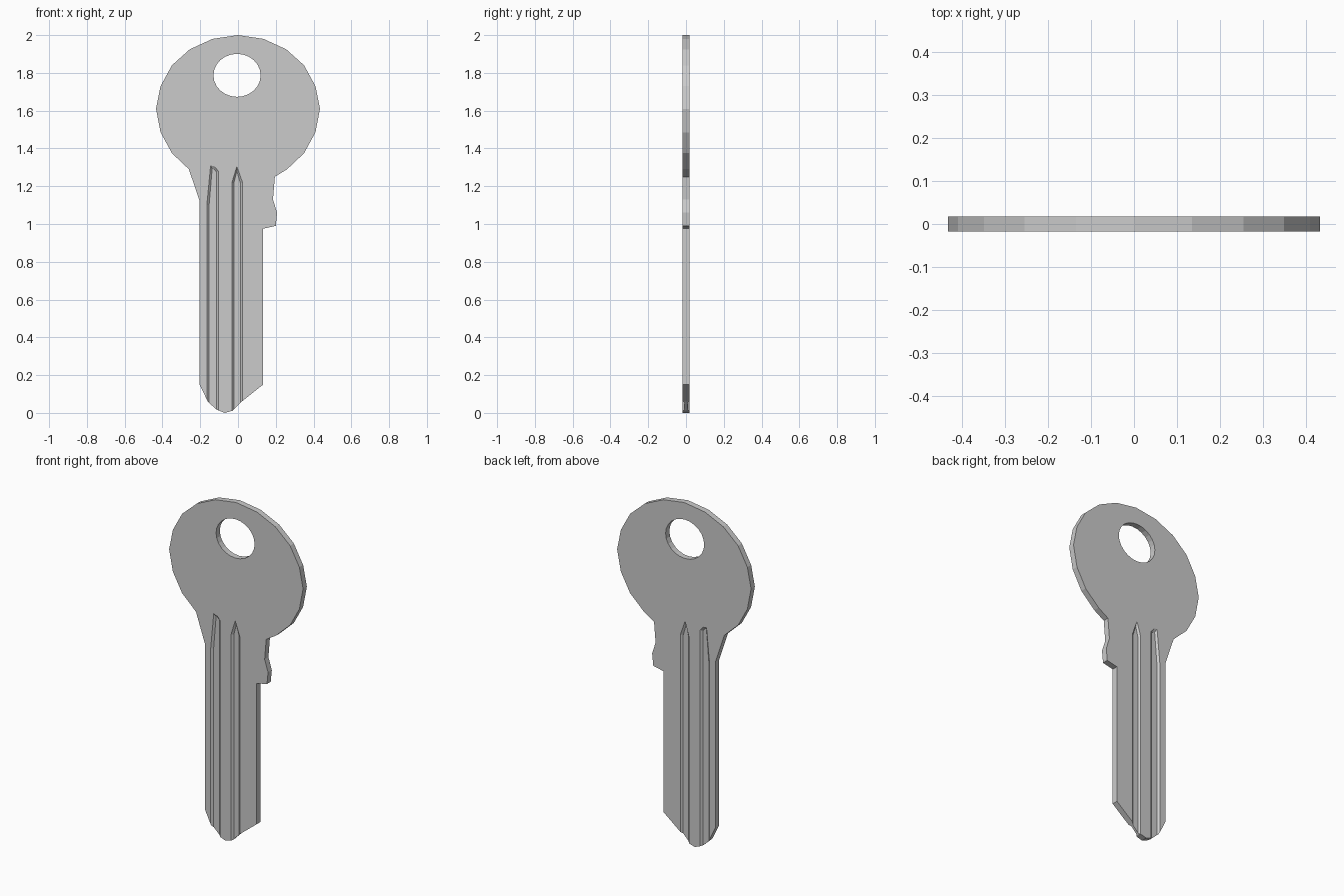
import bpy, bmesh, math

if "Cube" in bpy.data.objects:
    bpy.data.objects.remove(bpy.data.objects["Cube"])

T = 0.0175      # half thickness of the blank
DEPTH = 0.0105  # groove depth


def loft(name, rings):
    """Closed solid through rings of (x, z) outlines given as (y, outline)."""
    bm = bmesh.new()
    loops = [[bm.verts.new((x, y, z)) for x, z in pts] for y, pts in rings]
    bm.faces.new(loops[0])
    bm.faces.new(loops[-1][::-1])
    n = len(loops[0])
    for a, b in zip(loops, loops[1:]):
        for i in range(n):
            j = (i + 1) % n
            bm.faces.new((a[i], b[i], b[j], a[j]))
    bmesh.ops.recalc_face_normals(bm, faces=bm.faces)
    mesh = bpy.data.meshes.new(name)
    bm.to_mesh(mesh)
    bm.free()
    ob = bpy.data.objects.new(name, mesh)
    bpy.context.collection.objects.link(ob)
    return ob


def cut(target, cutter):
    cutter.hide_render = True
    mod = target.modifiers.new("cut", 'BOOLEAN')
    mod.operation = 'DIFFERENCE'
    mod.solver = 'EXACT'
    mod.object = cutter
    bpy.context.view_layer.objects.active = target
    bpy.ops.object.modifier_apply(modifier=mod.name)
    bpy.data.objects.remove(cutter)


# Key blank: round faceted bow, shoulder and blade
bow = [(0.26, 1.29), (0.35, 1.375), (0.41, 1.485), (0.434, 1.61),
       (0.41, 1.73), (0.35, 1.84), (0.255, 1.925), (0.135, 1.98)]
blade = [(-0.203, 1.12), (-0.203, 0.15), (-0.16, 0.06), (-0.115, 0.018),
         (-0.07, 0.0), (-0.028, 0.012), (0.02, 0.06), (0.133, 0.15),
         (0.133, 0.975), (0.2, 0.99), (0.207, 1.06), (0.185, 1.13),
         (0.195, 1.25)]
outline = bow + [(0, 2.0)] + [(-x, z) for x, z in reversed(bow)] + blade
key = loft("key_blank", [(-T, outline), (T, outline)])

# Hanging hole
hole = [(-0.005 + 0.125 * math.cos(math.tau * i / 24),
         1.787 + 0.114 * math.sin(math.tau * i / 24)) for i in range(24)]
cut(key, loft("hole_cutter", [(-0.1, hole), (0.1, hole)]))

# Two sloped-wall grooves on each face, as (outer outline, floor outline)
grooves = [
    ([(-0.165, -0.1), (-0.165, 1.10), (-0.145, 1.31), (-0.125, 1.305),
      (-0.104, 1.28), (-0.104, -0.1)],
     [(-0.153, -0.1), (-0.153, 1.10), (-0.137, 1.292), (-0.127, 1.29),
      (-0.114, 1.275), (-0.114, -0.1)]),
    ([(-0.032, -0.1), (-0.032, 1.22), (-0.006, 1.305), (0.024, 1.22),
      (0.024, -0.1)],
     [(-0.022, -0.1), (-0.022, 1.215), (-0.006, 1.28), (0.013, 1.215),
      (0.013, -0.1)]),
]
for side in (-1, 1):
    for outer, floor in grooves:
        cut(key, loft("groove_cutter", [(side * (T + 0.05), outer),
                                        (side * T, outer),
                                        (side * (T - DEPTH), floor)]))
